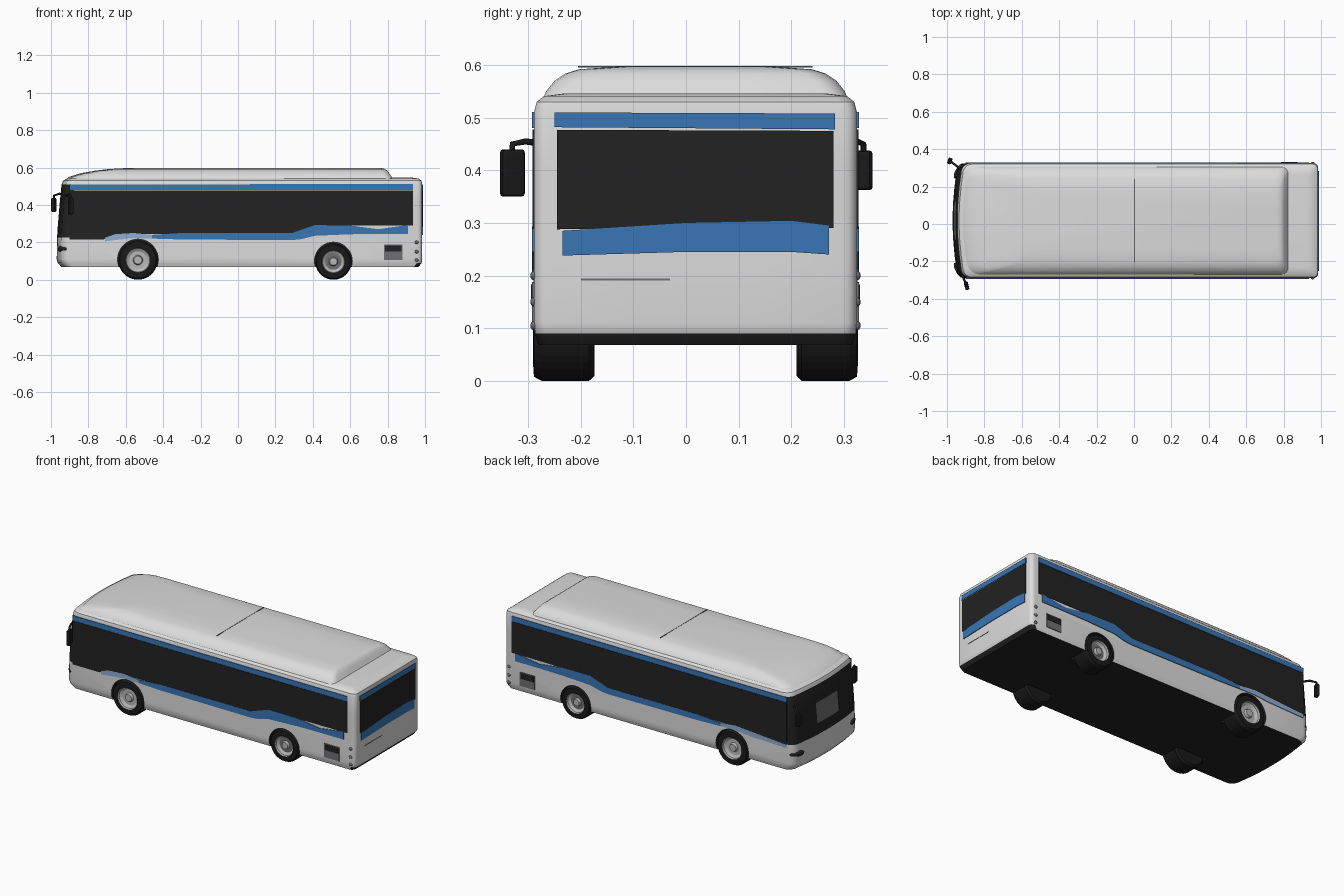
import bpy, bmesh, math
from mathutils import Vector

cube = bpy.data.objects.get("Cube")
if cube:
    bpy.data.objects.remove(cube, do_unlink=True)

YC = 0.018      # centre line of the bus
HW = 0.307      # half width of the body


def material(name, r, g, b):
    m = bpy.data.materials.new(name)
    m.use_nodes = True
    m.diffuse_color = (r, g, b, 1)
    m.node_tree.nodes["Principled BSDF"].inputs["Base Color"].default_value = (r, g, b, 1)
    return m


WHITE = material("white_paint", 0.72, 0.72, 0.72)
BLACK = material("black_glass", 0.016, 0.016, 0.016)
BLUE = material("blue_paint", 0.04, 0.18, 0.46)
PALE = material("pale_blue_paint", 0.27, 0.42, 0.65)
GREY = material("mid_grey", 0.16, 0.16, 0.17)
SILVER = material("silver_rim", 0.48, 0.48, 0.48)
RUBBER = material("rubber", 0.01, 0.01, 0.01)


def finish(name, bm, mats, smooth=True):
    bmesh.ops.recalc_face_normals(bm, faces=bm.faces)
    me = bpy.data.meshes.new(name)
    bm.to_mesh(me)
    bm.free()
    ob = bpy.data.objects.new(name, me)
    bpy.context.collection.objects.link(ob)
    for m in mats:
        me.materials.append(m)
    if smooth:
        smooth_object(ob)
    return ob


def activate(ob):
    bpy.ops.object.select_all(action='DESELECT')
    ob.select_set(True)
    bpy.context.view_layer.objects.active = ob


def smooth_object(ob):
    activate(ob)
    bpy.ops.object.shade_smooth_by_angle(angle=math.radians(35))


def plan_ring(xf, xr, w, rf, rr):
    """Plan outline with a bowed front and rounded corners."""
    def bow(y):
        return 0.02 * (y / (w - rf)) ** 2
    half = [(xf + bow(y), y) for y in (w * 0.15, w * 0.33, w * 0.6)]
    for i in range(6):
        a = math.pi / 2 * i / 5
        half.append((xf + 0.02 + rf * (1 - math.cos(a)), w - rf + rf * math.sin(a)))
    for i in range(5):
        a = math.pi / 2 * i / 4
        half.append((xr - rr + rr * math.sin(a), w - rr + rr * math.cos(a)))
    half.append((xr, w * 0.4))
    return half + [(x, -y) for x, y in reversed(half)]


def stack(name, levels, rf, rr, mats, rule):
    """Skin plan outlines piled up along z; rule(centre) picks the colour."""
    bm = bmesh.new()
    rings = [[bm.verts.new((x, y + YC, z)) for x, y in plan_ring(xf, xr, w, rf, rr)]
             for z, xf, xr, w in levels]
    for a, b in zip(rings, rings[1:]):
        for i in range(len(a)):
            j = (i + 1) % len(a)
            bm.faces.new((a[i], a[j], b[j], b[i]))
    bm.faces.new(rings[0])
    bm.faces.new(rings[-1])
    for f in bm.faces:
        f.material_index = rule(f.calc_center_median())
    return finish(name, bm, mats, smooth=False)


def strip(name, pts, place, mat, t=0.004):
    """Thin plate from (u, low, high) stations; place(u, v, depth) gives the point."""
    bm = bmesh.new()
    cols = [[bm.verts.new(place(u, v, d)) for v, d in
             ((lo, -0.002), (hi, -0.002), (hi, t), (lo, t))] for u, lo, hi in pts]
    for a, b in zip(cols, cols[1:]):
        for i in range(4):
            j = (i + 1) % 4
            bm.faces.new((a[i], a[j], b[j], b[i]))
    bm.faces.new(cols[0])
    bm.faces.new(cols[-1])
    return finish(name, bm, [mat], smooth=False)


def lathe(name, profile, centre, side, mats, picks):
    """Turn (radius, outward) points about the y axis."""
    bm = bmesh.new()
    n = 36
    cx, cy, cz = centre
    rings = [[bm.verts.new((cx + r * math.cos(k * math.tau / n), cy + side * d,
                            cz + r * math.sin(k * math.tau / n))) for k in range(n)]
             for r, d in profile]
    for a, b, m in zip(rings, rings[1:], picks):
        for i in range(n):
            j = (i + 1) % n
            bm.faces.new((a[i], a[j], b[j], b[i])).material_index = m
    bm.faces.new(rings[0]).material_index = picks[0]
    bm.faces.new(rings[-1]).material_index = picks[-1]
    return finish(name, bm, mats, smooth=len(mats) < 3)


def tube(name, pts, radius, mat):
    cu = bpy.data.curves.new(name, 'CURVE')
    cu.dimensions = '3D'
    cu.bevel_depth = radius
    cu.use_fill_caps = True
    sp = cu.splines.new('POLY')
    sp.points.add(len(pts) - 1)
    for p, co in zip(sp.points, pts):
        p.co = (*co, 1)
    cu.materials.append(mat)
    bpy.context.collection.objects.link(bpy.data.objects.new(name, cu))


def ball(name, loc, scale, mat, turn=0):
    bpy.ops.mesh.primitive_uv_sphere_add(segments=20, ring_count=10, location=loc, rotation=(0, 0, turn))
    ob = bpy.context.object
    ob.name, ob.scale = name, scale
    ob.data.materials.append(mat)
    bpy.ops.object.shade_smooth()


def box(name, loc, size, mat, turn=0, bevel=0.006):
    bpy.ops.mesh.primitive_cube_add(size=1, location=loc, rotation=(0, 0, turn))
    ob = bpy.context.object
    ob.name, ob.scale = name, size
    bpy.ops.object.transform_apply(location=False, rotation=False)
    ob.data.materials.append(mat)
    b = ob.modifiers.new("soft_edges", 'BEVEL')
    b.width, b.segments = bevel, 2


# Body shell: dark underside and rear skirt, wrap-round windscreen
def body_colour(c):
    if c.z < 0.075 or (c.z < 0.092 and c.x > 0.9):
        return 1
    if c.x < -0.8 and 0.22 < c.z < 0.515:
        return 2 if abs(c.y - YC) < 0.09 and 0.29 < c.z < 0.41 else 1
    return 0


body = stack("body", [
    (0.068, -0.945, 0.965, 0.298), (0.09, -0.965, 0.982, 0.305), (0.11, -0.97, 0.985, HW),
    (0.225, -0.968, 0.985, HW), (0.29, -0.964, 0.985, HW), (0.41, -0.954, 0.985, HW),
    (0.51, -0.944, 0.985, HW), (0.53, -0.935, 0.981, 0.302), (0.541, -0.915, 0.965, 0.288),
    (0.546, -0.88, 0.93, 0.25)], 0.05, 0.025, [WHITE, BLACK, GREY], body_colour)

# Wheels and their arches
WHEELS = [("front", -0.535, 0.105), ("rear", 0.51, 0.097)]
for side, label in ((1, "left"), (-1, "right")):
    for end, x, r in WHEELS:
        hub = (x, YC + side * HW, r)
        cutter = lathe("arch_cutter", [(r + 0.004, -0.13), (r + 0.004, 0.05)],
                       (x, hub[1], r + 0.003), side, [WHITE, BLACK], [1])
        cutter.hide_render = True
        activate(body)
        cut = body.modifiers.new("arch", 'BOOLEAN')
        cut.operation, cut.solver, cut.object = 'DIFFERENCE', 'EXACT', cutter
        bpy.ops.object.modifier_apply(modifier=cut.name)
        bpy.data.objects.remove(cutter, do_unlink=True)
        face = [1, 1, 1] if end == "front" else [1, 2, 1]
        lathe(f"{end}_{label}_wheel",
              [(r * 0.9, -0.115), (r, -0.105), (r, -0.014), (r * 0.92, 0), (r * 0.63, 0.002),
               (r * 0.6, -0.01), (r * 0.45, -0.02), (r * 0.25, -0.02), (r * 0.2, -0.006)],
              hub, side, [RUBBER, SILVER, GREY], [0, 0, 0, 0, 1] + face)
smooth_object(body)

# Raised roof fairing in two sections with a seam
pod = stack("roof_fairing", [
    (0.53, -0.925, 0.835, 0.292), (0.55, -0.905, 0.822, 0.284), (0.57, -0.84, 0.808, 0.268),
    (0.584, -0.76, 0.798, 0.247), (0.592, -0.69, 0.785, 0.222), (0.597, -0.6, 0.765, 0.15)],
    0.07, 0.04, [WHITE], lambda c: 0)
smooth_object(pod)
strip("roof_seam", [(-0.205, 0.0, 0.005), (0.24, 0.0, 0.005)],
      lambda u, v, d: (v, u, 0.596 + d * 0.5), GREY)

# Side glazing, stripes and vents
for side, label in ((1, "left"), (-1, "right")):
    def wall(u, v, d, side=side):
        return Vector((u, YC + side * (HW + d), v))
    glass = [(-0.9, 0.215), (-0.72, 0.215), (-0.64, 0.245), (0.3, 0.245), (0.41, 0.288), (0.935, 0.29)]
    strip(f"{label}_windows", [(x, z, 0.478) for x, z in glass], wall, BLACK, 0.003)
    strip(f"{label}_upper_stripe", [(-0.9, 0.48, 0.51), (0.935, 0.48, 0.511)], wall, BLUE)
    strip(f"{label}_lower_stripe",
          [(-0.46, 0.22, 0.24), (-0.3, 0.215, 0.25), (0.29, 0.212, 0.25), (0.34, 0.217, 0.268),
           (0.41, 0.235, 0.292), (0.6, 0.243, 0.29), (0.75, 0.245, 0.27), (0.91, 0.245, 0.293)], wall, BLUE)
    start = -0.9 if side > 0 else -0.71
    strip(f"{label}_pale_stripe",
          [(start, 0.205, 0.225), (-0.66, 0.212, 0.243), (-0.56, 0.222, 0.25), (-0.46, 0.22, 0.24)], wall, PALE)
    strip(f"{label}_vent", [(0.78, 0.105, 0.188), (0.88, 0.105, 0.188)], wall, GREY)
    strip(f"{label}_vent_top", [(0.785, 0.15, 0.183), (0.875, 0.15, 0.183)], wall, BLACK, 0.006)
    for z in (0.105, 0.15, 0.2):
        ball(f"{label}_marker_lamp", (0.955, YC + side * HW, z), (0.01, 0.007, 0.009), GREY)
    ball(f"{label}_headlight", (-0.938, YC + side * 0.265, 0.165), (0.016, 0.045, 0.018), BLACK, side * -0.5)


# Rear window, stripes and hatch line
def tail(u, v, d):
    return Vector((0.985 + d, u, v))


strip("rear_window", [(-0.245, 0.288, 0.477), (0.28, 0.29, 0.475)], tail, BLACK, 0.003)
strip("rear_upper_stripe", [(-0.25, 0.482, 0.51), (0.283, 0.478, 0.508)], tail, BLUE)
strip("rear_lower_stripe", [(-0.235, 0.238, 0.285), (0.0, 0.245, 0.3), (0.2, 0.245, 0.304),
                            (0.272, 0.24, 0.295)], tail, BLUE)
strip("rear_hatch_line", [(-0.2, 0.191, 0.194), (-0.03, 0.191, 0.194)], tail, GREY, 0.002)

# Mirrors on bent arms
box("right_mirror", (-0.895, -0.33, 0.395), (0.022, 0.046, 0.09), RUBBER, 0.25)
tube("right_mirror_arm", [(-0.92, -0.27, 0.45), (-0.905, -0.305, 0.455), (-0.895, -0.33, 0.45),
                          (-0.895, -0.33, 0.42)], 0.006, RUBBER)
box("left_mirror", (-0.985, 0.337, 0.4), (0.022, 0.034, 0.075), RUBBER, -0.3)
tube("left_mirror_arm", [(-0.92, 0.29, 0.45), (-0.955, 0.315, 0.46), (-0.983, 0.337, 0.45),
                         (-0.985, 0.337, 0.42)], 0.006, RUBBER)
